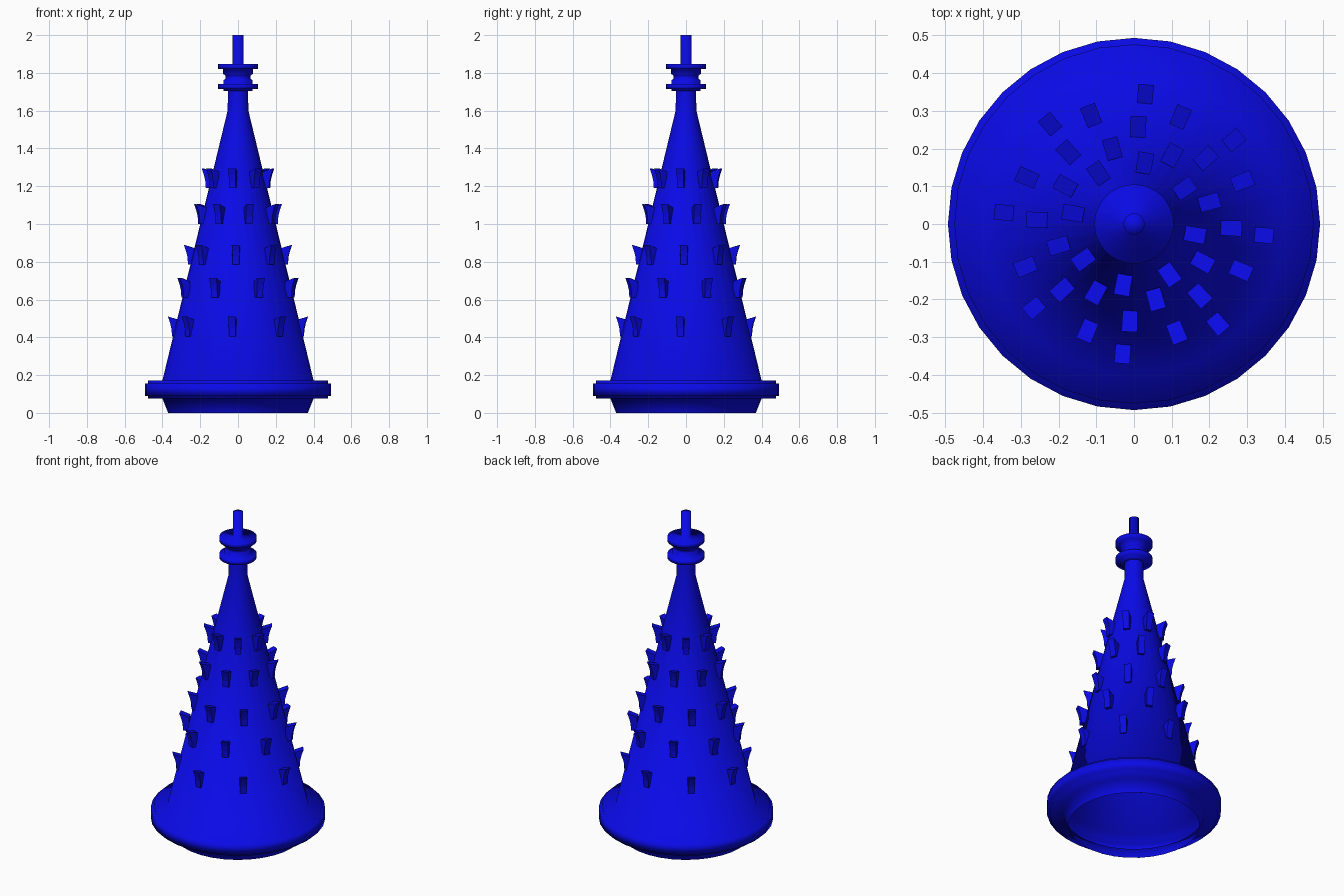
import bpy
import bmesh
from math import cos, sin, tau, radians

cube = bpy.data.objects.get("Cube")
if cube:
    bpy.data.objects.remove(cube)

blue = bpy.data.materials.new("deep blue")
blue.use_nodes = True
blue.diffuse_color = (0.003, 0.003, 0.8, 1)
blue.node_tree.nodes["Principled BSDF"].inputs["Base Color"].default_value = blue.diffuse_color


def finish(name, bm, smooth):
    bmesh.ops.recalc_face_normals(bm, faces=bm.faces)
    mesh = bpy.data.meshes.new(name)
    for f in bm.faces:
        f.smooth = smooth
    bm.to_mesh(mesh)
    bm.free()
    mesh.materials.append(blue)
    ob = bpy.data.objects.new(name, mesh)
    bpy.context.collection.objects.link(ob)
    return ob


def lathe(name, profile, sides=32):
    """Spin (radius, height) points about z; a zero radius closes the end."""
    bm = bmesh.new()
    rings = []
    for r, z in profile:
        n = sides if r > 0 else 1
        rings.append([bm.verts.new((r * cos(tau * i / sides), r * sin(tau * i / sides), z))
                      for i in range(n)])
    for a, b in zip(rings, rings[1:]):
        for i in range(sides):
            j = (i + 1) % sides
            if len(b) == 1:
                bm.faces.new((a[i], a[j], b[0]))
            else:
                bm.faces.new((a[i], a[j], b[j], b[i]))
    return finish(name, bm, True)


# Hollow cone with stepped base flange and neck
lathe("cone_body", [
    (0.37, 0), (0.40, 0.075), (0.476, 0.075), (0.476, 0.09), (0.493, 0.09),
    (0.493, 0.155), (0.476, 0.155), (0.476, 0.172), (0.40, 0.172),
    (0.055, 1.6), (0.053, 1.71)])

# Double collar and the rod on top
lathe("collar", [
    (0.053, 1.705), (0.078, 1.705), (0.078, 1.715), (0.105, 1.715), (0.105, 1.742),
    (0.078, 1.742), (0.078, 1.76), (0.065, 1.77), (0.065, 1.785), (0.08, 1.795),
    (0.08, 1.82), (0.105, 1.82), (0.105, 1.848), (0.028, 1.848),
    (0.028, 2.0), (0, 2.0)])


def tooth_row(name, top, reach, offset, count=8):
    """Ring of flared teeth: (inset from tip, drop from top, half width)."""
    section = [(0.056, 0.018, 0.02), (0, 0, 0.021), (0.012, 0.035, 0.019),
               (0.019, 0.065, 0.018), (0.022, 0.105, 0.018), (0.056, 0.105, 0.018)]
    bm = bmesh.new()
    for k in range(count):
        a = radians(offset) + tau * k / count
        sides = []
        for s in (-1, 1):
            pts = []
            for inset, drop, w in section:
                r, t = reach - inset, s * w
                pts.append(bm.verts.new((r * cos(a) - t * sin(a),
                                         r * sin(a) + t * cos(a), top - drop)))
            sides.append(pts)
            bm.faces.new(pts)
        n = len(section)
        for i in range(n):
            j = (i + 1) % n
            bm.faces.new((sides[0][i], sides[0][j], sides[1][j], sides[1][i]))
    finish(name, bm, False)


# Five staggered rows of teeth, lowest first
rows = [(0.51, 0.371, -5), (0.715, 0.337, 21.5), (0.89, 0.286, -2.5),
        (1.105, 0.236, 16), (1.295, 0.192, -10)]
for i, (top, reach, offset) in enumerate(rows):
    tooth_row(f"tooth_row_{i + 1}", top, reach, offset)
